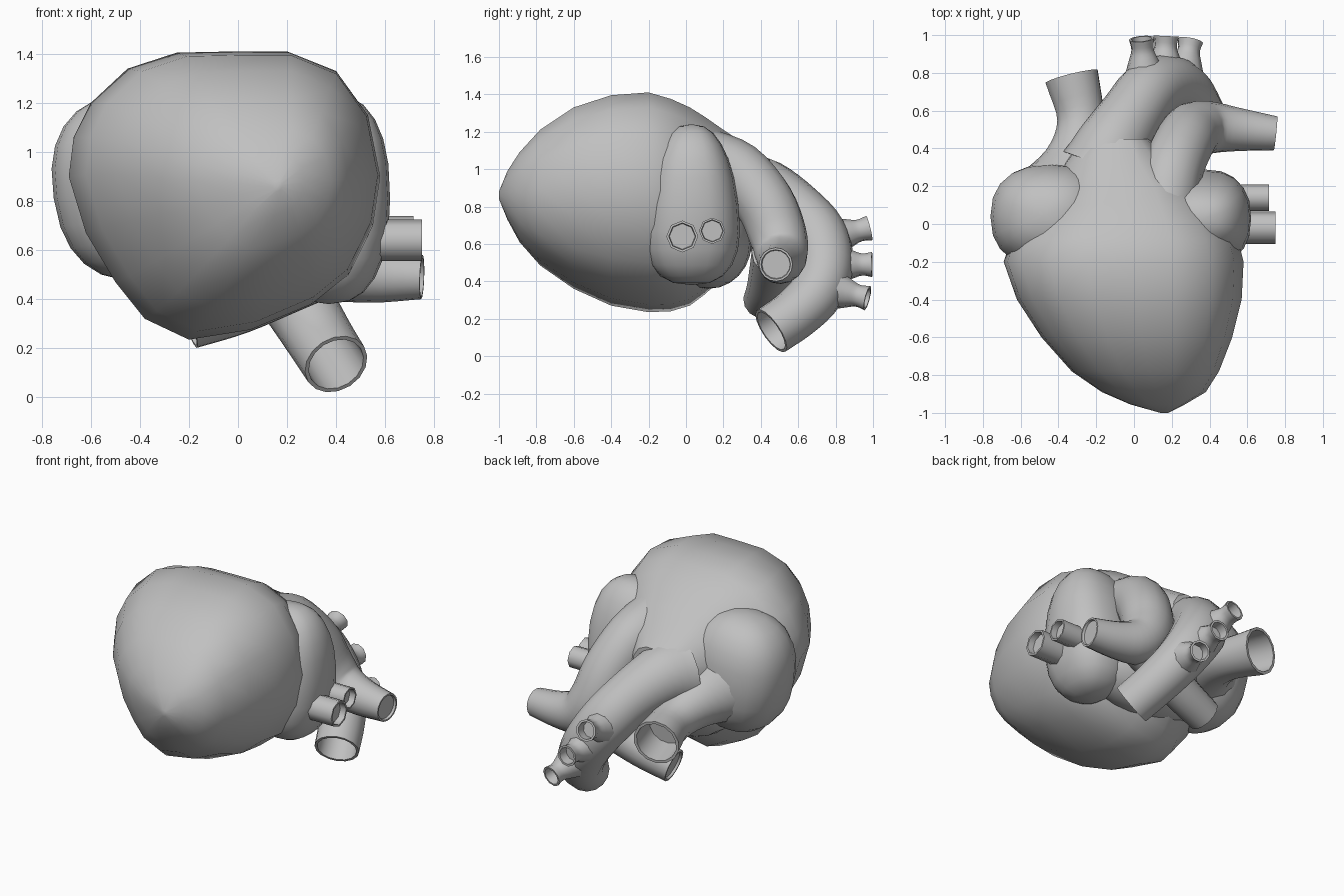
import bpy, bmesh, math
from mathutils import Vector, Matrix

if "Cube" in bpy.data.objects:
    bpy.data.objects.remove(bpy.data.objects["Cube"])

mat = bpy.data.materials.new("plain grey")
mat.diffuse_color = (0.53, 0.53, 0.53, 1)
mat.use_nodes = True
mat.node_tree.nodes["Principled BSDF"].inputs["Base Color"].default_value = mat.diffuse_color


def finish(bm, name):
    bmesh.ops.recalc_face_normals(bm, faces=bm.faces[:])
    me = bpy.data.meshes.new(name)
    bm.to_mesh(me)
    bm.free()
    ob = bpy.data.objects.new(name, me)
    bpy.context.collection.objects.link(ob)
    me.materials.append(mat)
    bpy.ops.object.select_all(action='DESELECT')
    ob.select_set(True)
    bpy.context.view_layer.objects.active = ob
    bpy.ops.object.shade_smooth_by_angle(angle=math.radians(48))
    return ob


def skin(name, rings):
    """Bridge a list of equal-length point rings and cap both ends."""
    bm = bmesh.new()
    vr = [[bm.verts.new(p) for p in r] for r in rings]
    n = len(vr[0])
    for a, b in zip(vr, vr[1:]):
        for i in range(n):
            j = (i + 1) % n
            bm.faces.new((a[i], a[j], b[j], b[i]))
    bm.faces.new(vr[0])
    bm.faces.new(vr[-1])
    return finish(bm, name)


def spline(vals, steps):
    """Catmull-Rom through tuples of any length."""
    v = [Vector(p) for p in vals]
    v = [v[0] * 2 - v[1]] + v + [v[-1] * 2 - v[-2]]
    out = []
    for k in range(1, len(v) - 2):
        a, b, c, d = v[k - 1:k + 3]
        for s in range(steps):
            t = s / steps
            out.append(0.5 * (2 * b + (c - a) * t + (2 * a - 5 * b + 4 * c - d) * t * t
                              + (3 * b - a - 3 * c + d) * t ** 3))
    return out + [v[-2]]


def vessel(name, path, sides=14, steps=4, depth=0.15, wall=0.88):
    """Tube along (x, y, z, radius) points, with a hollow far end."""
    pts = spline(path, steps)
    cen = [p.to_3d() for p in pts]
    rad = [p[3] for p in pts]
    rings, side = [], None
    for i, c in enumerate(cen):
        t = (cen[min(i + 1, len(cen) - 1)] - cen[max(i - 1, 0)]).normalized()
        if side is None:
            side = t.orthogonal()
        side = (side - t * side.dot(t)).normalized()
        up = t.cross(side)
        rings.append((c, side.copy(), up, rad[i]))
    c, s, u, r = rings[-1]
    rings.append((c, s, u, r * wall))
    rings.append((c - t * depth, s, u, r * wall * 0.95))
    ang = [2 * math.pi * k / sides for k in range(sides)]
    return skin(name, [[c + (s * math.cos(a) + u * math.sin(a)) * r for a in ang]
                       for c, s, u, r in rings])


def chamber(name, centre, radii, taper=0.0, power=0.85, tilt=0.0):
    """Boxy egg, narrower towards the top by the taper."""
    bm = bmesh.new()
    bmesh.ops.create_uvsphere(bm, u_segments=20, v_segments=12, radius=1)
    for v in bm.verts:
        n = [math.copysign(abs(q) ** power, q) for q in v.co]
        v.co = (n[0] * radii[0], n[1] * radii[1] * (1 - taper * n[2]), n[2] * radii[2])
    bm.transform(Matrix.Translation(centre) @ Matrix.Rotation(tilt, 4, 'Y'))
    return finish(bm, name)


# Ventricles: one front outline, fitted to the extents at each y station
outline = [(-.69, .9), (-.67, 1.06), (-.6, 1.2), (-.45, 1.34), (-.25, 1.405), (-.02, 1.41),
           (.2, 1.41), (.4, 1.33), (.53, 1.15), (.58, .9), (.55, .7), (.45, .5),
           (.3, .38), (.05, .275), (-.2, .235), (-.38, .32), (-.5, .47), (-.62, .67)]
outline = [((x + .69) / 1.27, (z - .235) / 1.175) for x, z in outline]
stations = [(-1, .14, .18, .84, .88), (-.955, -.02, .27, .73, .99), (-.89, -.17, .38, .61, 1.09),
            (-.78, -.33, .45, .485, 1.21), (-.6, -.49, .52, .36, 1.33),
            (-.4, -.62, .57, .27, 1.395), (-.2, -.69, .58, .235, 1.41),
            (-.08, -.65, .55, .24, 1.375), (.02, -.57, .48, .27, 1.33),
            (.1, -.5, .41, .33, 1.28), (.2, -.42, .33, .42, 1.21),
            (.32, -.37, .2, .56, 1.13), (.45, -.27, .08, .68, 1.05)]
skin("ventricles", [[(x0 + u * (x1 - x0), y, z0 + w * (z1 - z0)) for u, w in outline]
                    for y, x0, x1, z0, z1 in stations])

# Atria
chamber("right_atrium", (-.43, .04, .86), (.325, .28, .38), tilt=-.15)
chamber("left_atrium", (.37, .03, .81), (.25, .25, .43), taper=.2, power=.82)
chamber("rear_atrium", (.02, .12, .6), (.45, .23, .24), power=1)

# Aorta with its arch and descending end
vessel("aorta", [(-.16, .3, .87, .23), (-.11, .42, .86, .195), (-.01, .58, .765, .17),
                 (.08, .7, .64, .165), (.18, .74, .49, .155), (.27, .7, .345, .145),
                 (.34, .59, .23, .138), (.4, .455, .135, .135)], sides=16, depth=.3)

# Three branches on top of the arch
for i, (a, b) in enumerate([((.06, .76, .63), (.04, .98, .685)),
                            ((.16, .78, .49), (.17, .995, .49)),
                            ((.26, .77, .36), (.3, .97, .31))]):
    a, b = Vector(a), Vector(b)
    vessel("arch_branch_%d" % (i + 1),
           [(*a.lerp(b, t), r) for t, r in ((0, .12), (.5, .078), (.75, .06), (1, .068))],
           sides=10, steps=3, depth=.06, wall=.8)

# Pulmonary trunk and its two arteries
vessel("pulmonary_trunk", [(.16, .1, 1.04, .18), (.2, .28, .98, .165), (.26, .42, .82, .16),
                           (.31, .49, .65, .155), (.4, .51, .54, .14), (.55, .5, .5, .115),
                           (.75, .48, .49, .09)], sides=16, depth=.015)
vessel("right_pulmonary_artery", [(.36, .49, .55, .14), (.2, .47, .47, .13),
                                  (0, .44, .37, .115), (-.2, .41, .3, .105)], depth=.015)

# Superior great vein
vessel("great_vein", [(-.4, .12, .8, .26), (-.31, .34, .72, .165), (-.28, .55, .66, .128),
                      (-.33, .78, .63, .145)], depth=.2)

# Pulmonary veins
for i, (x, y, z, r) in enumerate([(.75, -.02, .64, .085), (.715, .14, .67, .07)]):
    vessel("pulmonary_vein_%d" % (i + 1), [(.35, y, z, r), (x, y, z, r)],
           sides=8, steps=1, depth=.04, wall=.85)
